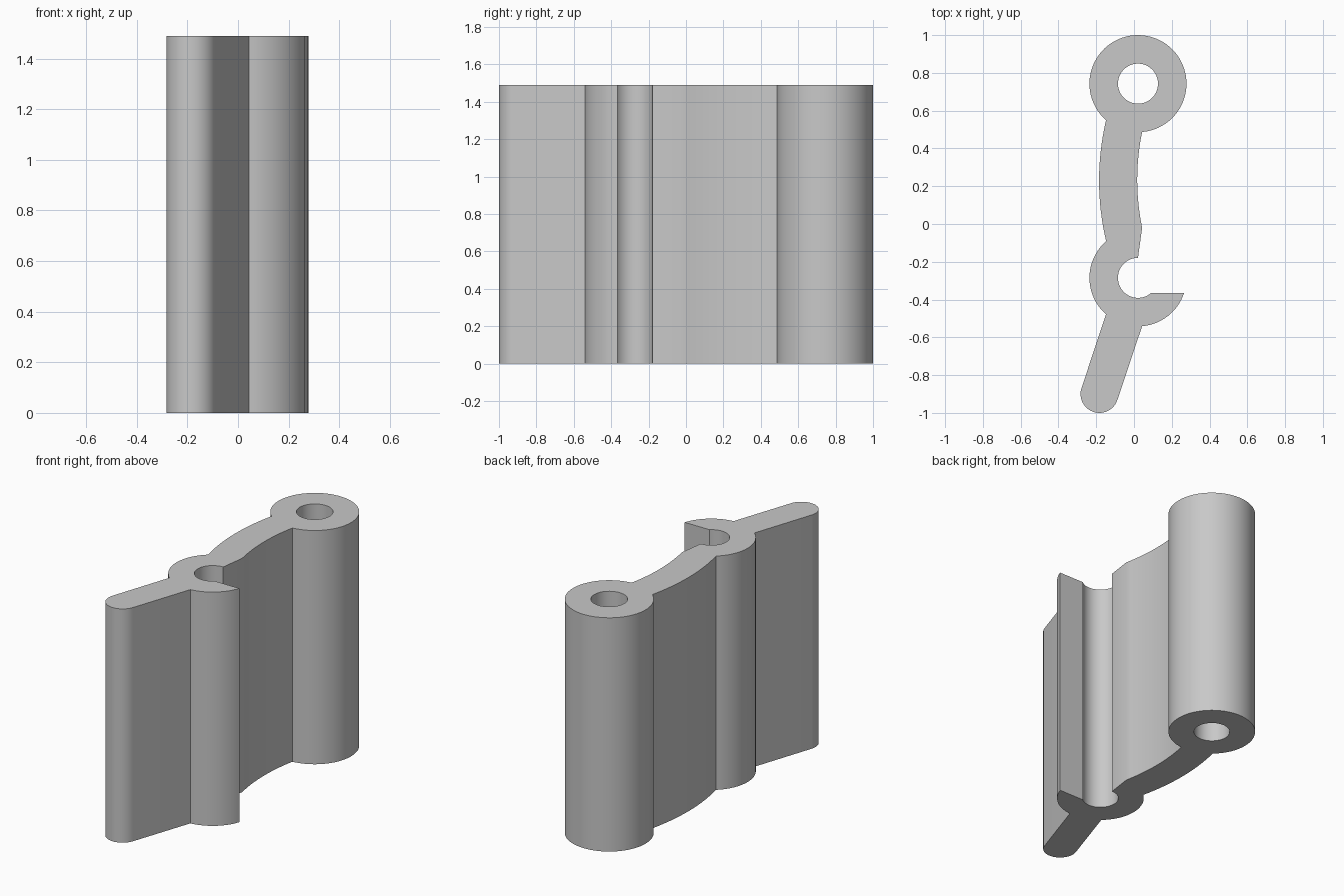
import bpy, bmesh
from math import atan2, cos, sin, tau, radians, ceil
from mathutils import Vector

HEIGHT = 1.49
OUTER, INNER, TIP = 0.257, 0.106, 0.1

old = bpy.data.objects.get("Cube")
if old:
    bpy.data.objects.remove(old, do_unlink=True)

P = lambda x, y: Vector((x, y))


def arc(centre, radius, start, end, ccw=True):
    """Points on a circle from the direction of start to the direction of end."""
    a = atan2(*(start - centre).yx)
    sweep = (atan2(*(end - centre).yx) - a) % tau
    if not ccw:
        sweep -= tau
    n = max(4, ceil(abs(sweep) / radians(5)))
    return [centre + radius * P(cos(a + sweep * i / n), sin(a + sweep * i / n))
            for i in range(n + 1)]


def bow(start, end, sag, n=16):
    """Inner points of a shallow curve bulging towards -x by sag."""
    return [start.lerp(end, i / n) - P(4 * sag * (i / n) * (1 - i / n), 0)
            for i in range(1, n)]


# Key points of the cross-section
ring, hook, tip = P(0.021, 0.743), P(0.021, -0.285), P(-0.183, -0.9)
ring_r, ring_l = P(0.043, 0.488), P(-0.148, 0.55)
hook_top, hook_low, hook_r = P(-0.148, -0.09), P(-0.148, -0.478), P(0.043, -0.541)
lip_out, lip_in = P(0.265, -0.365), P(0.09, -0.365)
mouth, arm_end = P(0.021, -0.179), P(0.043, -0.02)
leg_side = P(0.095, -0.032)

# Outline: ring, bowed arm, hook back, leg with round tip, lip, socket, arm front
outline = arc(ring, OUTER, ring_r, ring_l)
outline += bow(ring_l, hook_top, 0.037)
outline += arc(hook, OUTER, hook_top, hook_low)
outline += arc(tip, TIP, tip - leg_side, tip + leg_side)
outline += arc(hook, OUTER, hook_r, lip_out)
outline += arc(hook, INNER, lip_in, mouth, ccw=False)
outline += [arm_end] + bow(arm_end, ring_r, 0.026)

# Pin hole through the ring
hole = [ring + INNER * P(cos(tau * i / 64), sin(tau * i / 64)) for i in range(64)]

# Fill the cross-section and pull it up
bm = bmesh.new()
for loop in (outline, hole):
    verts = [bm.verts.new((p.x, p.y, 0)) for p in loop]
    for i, v in enumerate(verts):
        bm.edges.new((verts[i - 1], v))
bmesh.ops.triangle_fill(bm, edges=bm.edges[:], use_beauty=True)
lifted = bmesh.ops.extrude_face_region(bm, geom=bm.faces[:], use_keep_orig=True)
bmesh.ops.translate(bm, vec=(0, 0, HEIGHT),
                    verts=[g for g in lifted["geom"] if isinstance(g, bmesh.types.BMVert)])
bmesh.ops.recalc_face_normals(bm, faces=bm.faces[:])

mesh = bpy.data.meshes.new("hinge_profile")
bm.to_mesh(mesh)
bm.free()
obj = bpy.data.objects.new("hinge_profile", mesh)
bpy.context.collection.objects.link(obj)

# Plain grey
colour = (0.58, 0.58, 0.58, 1)
grey = bpy.data.materials.new("grey")
grey.use_nodes = True
grey.diffuse_color = colour
grey.node_tree.nodes["Principled BSDF"].inputs["Base Color"].default_value = colour
mesh.materials.append(grey)

# Smooth curves, sharp corners
bpy.ops.object.select_all(action="DESELECT")
obj.select_set(True)
bpy.context.view_layer.objects.active = obj
bpy.ops.object.shade_smooth_by_angle(angle=radians(25))
